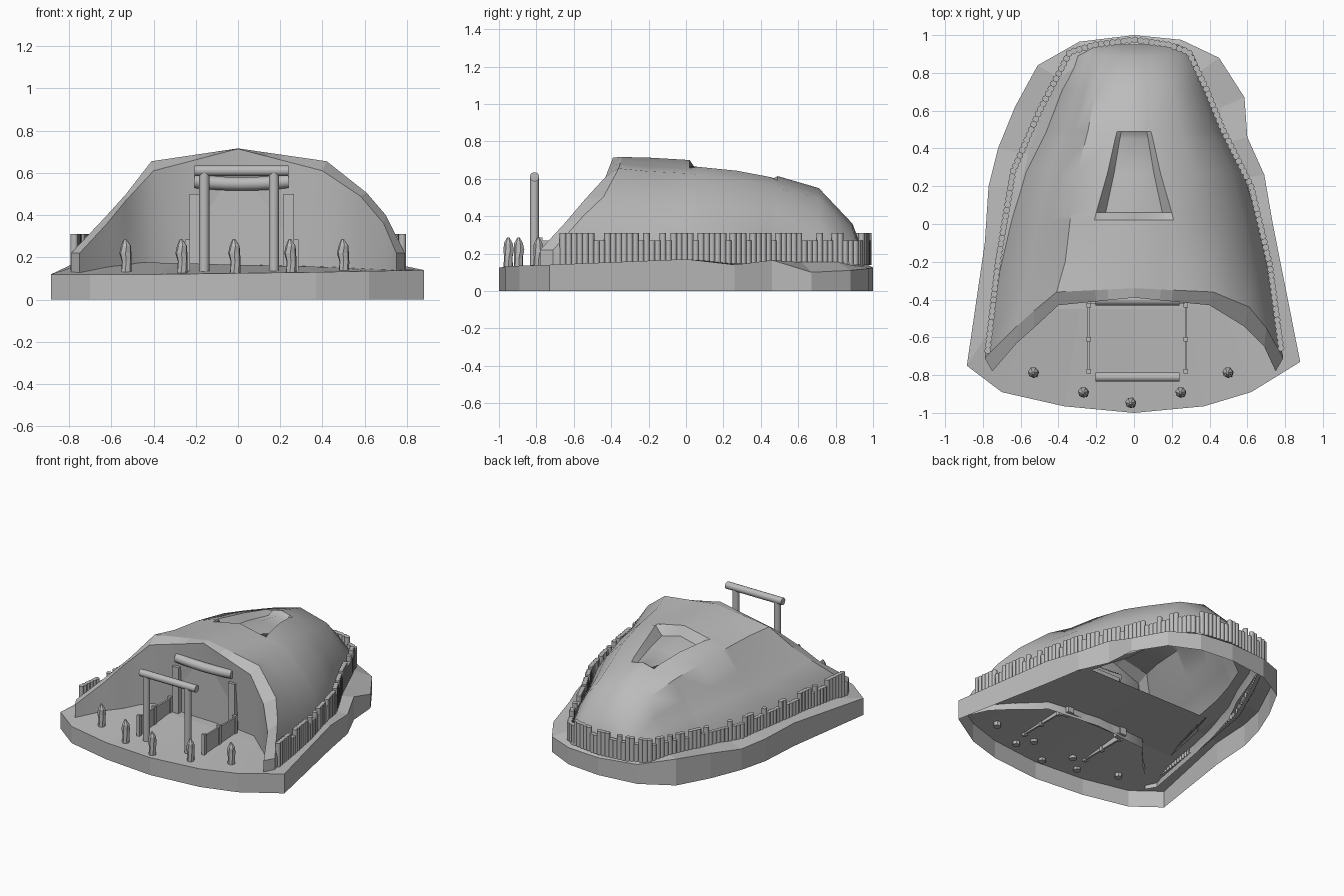
import bpy, bmesh, math, random
from mathutils import Vector

random.seed(4)
cube = bpy.data.objects.get("Cube")
if cube:
    bpy.data.objects.remove(cube, do_unlink=True)

stone = bpy.data.materials.new("stone_grey")
stone.use_nodes = True
stone.diffuse_color = (0.5, 0.5, 0.5, 1)
stone.node_tree.nodes["Principled BSDF"].inputs["Base Color"].default_value = (0.5, 0.5, 0.5, 1)


def finish(bm, name, smooth=None):
    bmesh.ops.recalc_face_normals(bm, faces=bm.faces)
    me = bpy.data.meshes.new(name)
    bm.to_mesh(me)
    bm.free()
    me.materials.append(stone)
    ob = bpy.data.objects.new(name, me)
    bpy.context.collection.objects.link(ob)
    if smooth:
        bpy.ops.object.select_all(action='DESELECT')
        ob.select_set(True)
        bpy.context.view_layer.objects.active = ob
        bpy.ops.object.shade_smooth_by_angle(angle=math.radians(smooth))
    return ob


def loft(bm, rows, closed=False):
    """Skin a list of equally long point rows with quads."""
    vs = [[bm.verts.new(p) for p in row] for row in rows]
    n = len(rows[0])
    for a, b in zip(vs, vs[1:]):
        for i in range(n if closed else n - 1):
            j = (i + 1) % n
            bm.faces.new((a[i], a[j], b[j], b[i]))
    return vs


def tube(bm, rings, sides, twist=0.0):
    """Capped column through (x, y, z, radius) rings, level in z."""
    rows = [[(x + r * math.cos(2 * math.pi * k / sides + twist * i),
              y + r * math.sin(2 * math.pi * k / sides + twist * i), z)
             for k in range(sides)] for i, (x, y, z, r) in enumerate(rings)]
    vs = loft(bm, rows, True)
    bm.faces.new(vs[0])
    bm.faces.new(vs[-1])


def box(bm, x0, x1, y0, y1, z0, z1):
    res = bmesh.ops.create_cube(bm, size=1)
    for v in res["verts"]:
        v.co = Vector(((x0 + x1) / 2 + v.co.x * (x1 - x0),
                       (y0 + y1) / 2 + v.co.y * (y1 - y0),
                       (z0 + z1) / 2 + v.co.z * (z1 - z0)))


def beam(bm, x0, x1, y, z, r, sag=0.0, steps=1):
    """Round horizontal beam along x, optionally bowed."""
    rows = []
    for i in range(steps + 1):
        t = i / steps
        zc = z - sag * 4 * t * (1 - t)
        rows.append([(x0 + (x1 - x0) * t, y + r * math.cos(a * math.pi / 6),
                      zc + r * math.sin(a * math.pi / 6)) for a in range(12)])
    vs = loft(bm, rows, True)
    bm.faces.new(vs[0])
    bm.faces.new(vs[-1])


# Ground: outer skirt, then a sloping floor that ends beneath the hill
outline = [(0, -1, .125), (.37, -.965, .13), (.62, -.89, .135), (.88, -.73, .14),
           (.735, 0, .17), (.69, .26, .14), (.6, .46, .165), (.585, .67, .1),
           (.45, .88, .11), (.25, .975, .12), (0, 1, .125), (-.29, .965, .14),
           (-.51, .84, .19), (-.63, .62, .18), (-.72, .4, .15), (-.77, .2, .16),
           (-.79, -.1, .165), (-.885, -.75, .12), (-.7, -.89, .12), (-.37, -.965, .12)]
bm = bmesh.new()
loft(bm, [[(x, y, 0) for x, y, z in outline], outline,
          [(x * .78, max(-.45, y * .92), .165 - x * .02) for x, y, z in outline],
          [(x * .6, max(.1, y * .82), .165) for x, y, z in outline]], True)
finish(bm, "ground")

# Hill: cross-sections (y, half width, height, pit half width, pit depth)
FX = {1: (1, 1, .89, .77, .53), -1: (1, 1, .785, .67, .52)}
FZ = (0, .12, .44, .62, .88)
stations = [(-.2, .7, .713, .22, 0), (.02, .65, .7, .21, 0), (.06, .64, .694, .2, .07),
            (.27, .58, .664, .14, .05), (.45, .49, .624, .1, .04), (.49, .47, .614, .09, 0),
            (.71, .39, .55, .09, 0), (.89, .32, .36, .07, 0), (.95, .25, .2, .05, 0)]


def crown(w, h, shoulder_z, fs, c, drop, s):
    """Lip and pit-floor points; the lip is raised level beside the pit."""
    slope = .15 if drop else (h - shoulder_z) / (w * fs)
    return [(s * c, h - slope * c), (s * c * .75, h - slope * c * .75 - drop)]


def section(y, w, h, c, drop):
    base = .1
    half = {}
    for s in (1, -1):
        pts = [(s * w * fx, base + (h - base) * fz) for fx, fz in zip(FX[s], FZ)]
        half[s] = pts + crown(w, h, pts[-1][1], FX[s][-1], c, drop, s)
    flat = half[-1] + [(0, h - drop * .8)] + half[1][::-1]
    return [(x, y, z) for x, z in flat]


# Arch at the mouth: the outer edge of the hill and the inner edge of the rim
outer = {1: [(.79, -.71, .1), (.79, -.71, .22), (.7, -.55, .4), (.61, -.44, .505), (.42, -.36, .655)],
         -1: [(-.79, -.71, .1), (-.79, -.71, .22), (-.62, -.54, .4), (-.53, -.46, .5), (-.41, -.36, .655)]}
inner = {1: [(.75, -.78, .1), (.75, -.78, .22), (.69, -.65, .36), (.58, -.54, .49), (.4, -.43, .61)],
         -1: [(-.75, -.78, .1), (-.75, -.78, .22), (-.62, -.63, .36), (-.53, -.55, .47), (-.4, -.43, .61)]}


def arch(edge, ridge):
    """Join both halves, with two in-between points each side of the ridge."""
    half = {}
    for s in (1, -1):
        sh = Vector(edge[s][-1])
        half[s] = edge[s] + [tuple(sh.lerp(Vector(ridge), t)) for t in (.5, .66)]
    return half[-1] + [ridge] + half[1][::-1]


outer_arch = arch(outer, (0, -.34, .716))
inner_arch = arch(inner, (0, -.39, .714))
bm = bmesh.new()
rows = loft(bm, [outer_arch] + [section(*s) for s in stations])
bm.faces.new(rows[-1])
finish(bm, "hill", 42)

bm = bmesh.new()
loft(bm, [outer_arch, inner_arch])
finish(bm, "arch_rim")

# Retaining wall below the arch, hollowed slightly behind the rim
bm = bmesh.new()
wall_top = inner_arch[1:-1]
loft(bm, [wall_top, [(x, y + (.045 if abs(x) < .5 else 0), .1) for x, y, z in wall_top]])
finish(bm, "front_wall", 60)

# Palisade: posts of uneven height set along a path around the hill
path = [Vector(p) for p in [(-.775, -.67), (-.72, -.2), (-.64, .28), (-.5, .6), (-.34, .91),
                            (-.2, .95), (0, .975), (.18, .95), (.29, .91), (.38, .72),
                            (.47, .5), (.62, .2), (.72, -.22), (.78, -.67)]]
gap, carry, posts = .03, 0.0, []
for a, b in zip(path, path[1:]):
    length = (b - a).length
    while carry < length:
        posts.append(a.lerp(b, carry / length))
        carry += gap
    carry -= length
bm = bmesh.new()
for p in posts:
    top = .31 if random.random() < .5 else .27
    tube(bm, [(p.x, p.y, .14, .018), (p.x, p.y, top, .018)], 8)
finish(bm, "palisade", 50)

# Freestanding gate
bm = bmesh.new()
for x in (-.16, .17):
    tube(bm, [(x, -.81, .12, .024), (x, -.81, .6, .024)], 12)
beam(bm, -.205, .24, -.81, .61, .025)
finish(bm, "gate", 40)

# Doorway in the retaining wall
bm = bmesh.new()
for x in (-.205, .24):
    box(bm, x - .025, x + .025, -.42, -.35, .12, .5)
beam(bm, -.205, .24, -.4, .56, .032, .012, 6)
box(bm, -.18, .215, -.385, -.36, .12, .54)
finish(bm, "doorway", 40)

# Low fences flanking the way to the door
bm = bmesh.new()
for x in (-.24, .275):
    box(bm, x - .006, x + .006, -.78, -.43, .13, .27)
    for y in (-.78, -.61, -.43):
        box(bm, x - .012, x + .012, y - .012, y + .012, .12, .285)
finish(bm, "fences")

# Standing stones along the front
bm = bmesh.new()
for x, y in [(-.53, -.79), (-.265, -.895), (-.015, -.95), (.25, -.895), (.5, -.79)]:
    tube(bm, [(x, y, .11, .026), (x + .003, y, .18, .024), (x - .003, y + .004, .22, .029),
              (x, y, .255, .024), (x - .004, y, .287, .006)], 7, .12)
finish(bm, "standing_stones")
